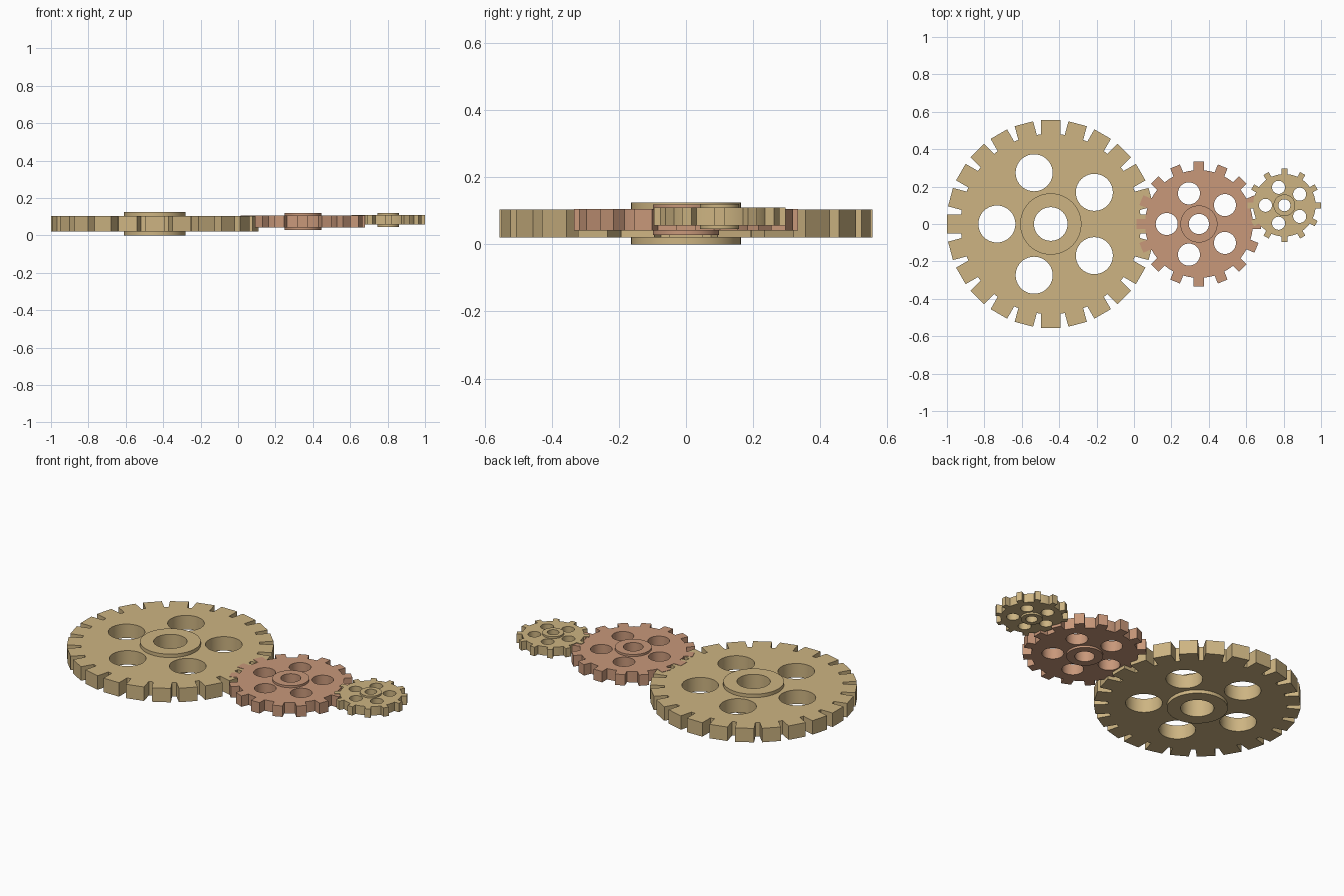
import bpy, bmesh
from math import cos, sin, pi, tau
from mathutils import Matrix

if "Cube" in bpy.data.objects:
    bpy.data.objects.remove(bpy.data.objects["Cube"])


def material(name, rgb):
    m = bpy.data.materials.new(name)
    m.diffuse_color = (*rgb, 1)
    m.use_nodes = True
    m.node_tree.nodes["Principled BSDF"].inputs["Base Color"].default_value = m.diffuse_color
    return m


def finish(obj, mat):
    obj.data.materials.clear()
    obj.data.materials.append(mat)
    bpy.ops.object.select_all(action='DESELECT')
    obj.select_set(True)
    bpy.context.view_layer.objects.active = obj
    bpy.ops.object.shade_smooth_by_angle(angle=0.5)


def from_bmesh(name, bm, loc, mat):
    bmesh.ops.recalc_face_normals(bm, faces=bm.faces)
    mesh = bpy.data.meshes.new(name)
    bm.to_mesh(mesh)
    bm.free()
    obj = bpy.data.objects.new(name, mesh)
    obj.location = loc
    bpy.context.collection.objects.link(obj)
    finish(obj, mat)


# Flat disc with round openings: filled 2D curve, extruded
def plate(name, loc, circles, thick, mat):
    cu = bpy.data.curves.new(name, 'CURVE')
    cu.dimensions = '2D'
    cu.fill_mode = 'BOTH'
    cu.extrude = thick / 2
    for cx, cy, r, n in circles:
        sp = cu.splines.new('POLY')
        sp.points.add(n - 1)
        sp.use_cyclic_u = True
        for i, p in enumerate(sp.points):
            a = tau * i / n
            p.co = (cx + r * cos(a), cy + r * sin(a), 0, 1)
    tmp = bpy.data.objects.new(name + "_curve", cu)
    bpy.context.collection.objects.link(tmp)
    bpy.context.view_layer.update()
    mesh = bpy.data.meshes.new_from_object(
        tmp.evaluated_get(bpy.context.evaluated_depsgraph_get()))
    bpy.data.objects.remove(tmp)
    bpy.data.curves.remove(cu)
    bm = bmesh.new()
    bm.from_mesh(mesh)
    bpy.data.meshes.remove(mesh)
    bmesh.ops.remove_doubles(bm, verts=bm.verts, dist=1e-5)
    from_bmesh(name, bm, loc, mat)


# Raised ring around the bore
def hub(name, loc, r_out, r_in, thick, mat, n=48):
    bm = bmesh.new()
    h = thick / 2
    rings = [[bm.verts.new((r * cos(tau * i / n), r * sin(tau * i / n), z)) for i in range(n)]
             for r, z in ((r_in, -h), (r_out, -h), (r_out, h), (r_in, h))]
    for k in range(4):
        a, b = rings[k], rings[(k + 1) % 4]
        for i in range(n):
            j = (i + 1) % n
            bm.faces.new((a[i], a[j], b[j], b[i]))
    from_bmesh(name, bm, loc, mat)


# Ring of block teeth
def teeth(name, loc, count, r_in, r_out, width, thick, mat):
    bm = bmesh.new()
    for i in range(count):
        m = (Matrix.Rotation(tau * i / count, 4, 'Z')
             @ Matrix.Translation(((r_in + r_out) / 2, 0, 0))
             @ Matrix.Diagonal((r_out - r_in, width, thick, 1)))
        bmesh.ops.create_cube(bm, size=1, matrix=m)
    from_bmesh(name, bm, loc, mat)


def gear(name, loc, count, r_tip, r_body, tooth_w, r_hub, r_bore,
         r_hole, hole_dist, thick, hub_thick, mat):
    circles = [(0, 0, r_body, 96), (0, 0, (r_hub + r_bore) / 2, 48)]
    for i in range(5):
        a = pi + tau * i / 5
        circles.append((hole_dist * cos(a), hole_dist * sin(a), r_hole, 40))
    plate(name + "_plate", loc, circles, thick, mat)
    hub(name + "_hub", loc, r_hub, r_bore, hub_thick, mat)
    teeth(name + "_teeth", loc, count, r_body * 0.99, r_tip, tooth_w, thick, mat)


brass = material("brass", (0.61, 0.456, 0.223))
copper = material("copper", (0.58, 0.314, 0.195))

gear("large_gear", (-0.445, 0, 0.062), 24, 0.555, 0.482, 0.102,
     0.164, 0.09, 0.099, 0.288, 0.083, 0.124, brass)
gear("medium_gear", (0.347, 0, 0.073), 16, 0.333, 0.288, 0.056,
     0.099, 0.054, 0.059, 0.172, 0.065, 0.09, copper)
gear("small_gear", (0.804, 0.1, 0.083), 12, 0.196, 0.167, 0.032,
     0.058, 0.032, 0.035, 0.101, 0.053, 0.075, brass)
